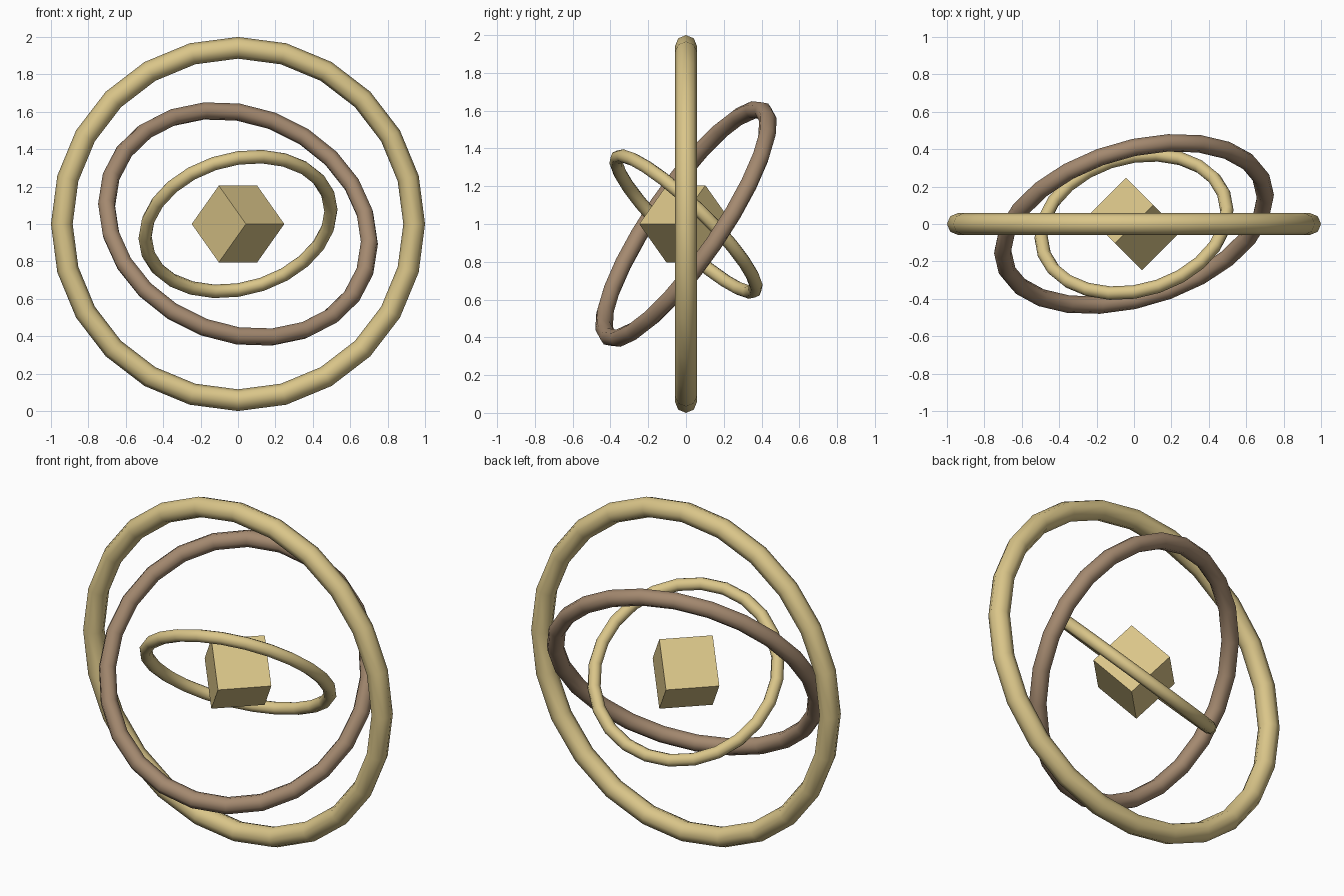
import bpy
from math import pi, radians
from mathutils import Matrix

cube = bpy.data.objects.get("Cube")
if cube:
    bpy.data.objects.remove(cube, do_unlink=True)

CENTRE = (0, 0, 1)


def material(name, colour):
    mat = bpy.data.materials.new(name)
    mat.use_nodes = True
    mat.diffuse_color = colour
    mat.node_tree.nodes["Principled BSDF"].inputs["Base Color"].default_value = colour
    return mat


gold = material("pale_gold", (0.70, 0.56, 0.25, 1))
brown = material("dusty_brown", (0.37, 0.25, 0.16, 1))


def ring(name, radius, tube, pitch, yaw, mat):
    """Upright ring facing the front, then swung about z and tipped about x."""
    bpy.ops.mesh.primitive_torus_add(major_segments=24, minor_segments=8,
                                     major_radius=radius, minor_radius=tube)
    obj = bpy.context.object
    obj.name = name
    turn = (Matrix.Rotation(pitch, 4, 'X') @ Matrix.Rotation(yaw, 4, 'Z')
            @ Matrix.Rotation(pi / 2, 4, 'X'))
    obj.matrix_world = Matrix.Translation(CENTRE) @ turn
    obj.data.materials.append(mat)
    bpy.ops.object.shade_smooth_by_angle(angle=radians(60))


# Three nested rings
ring("outer_ring", 0.942, 0.058, 0, 0, gold)
ring("middle_ring", 0.725, 0.047, -0.6, 0.25, brown)
ring("inner_ring", 0.507, 0.036, 0.8, 0.2, gold)

# Tilted core block
bpy.ops.mesh.primitive_cube_add(size=0.29, location=CENTRE,
                                rotation=(pi / 4, 0, pi / 4))
core = bpy.context.object
core.name = "core_cube"
core.data.materials.append(gold)
